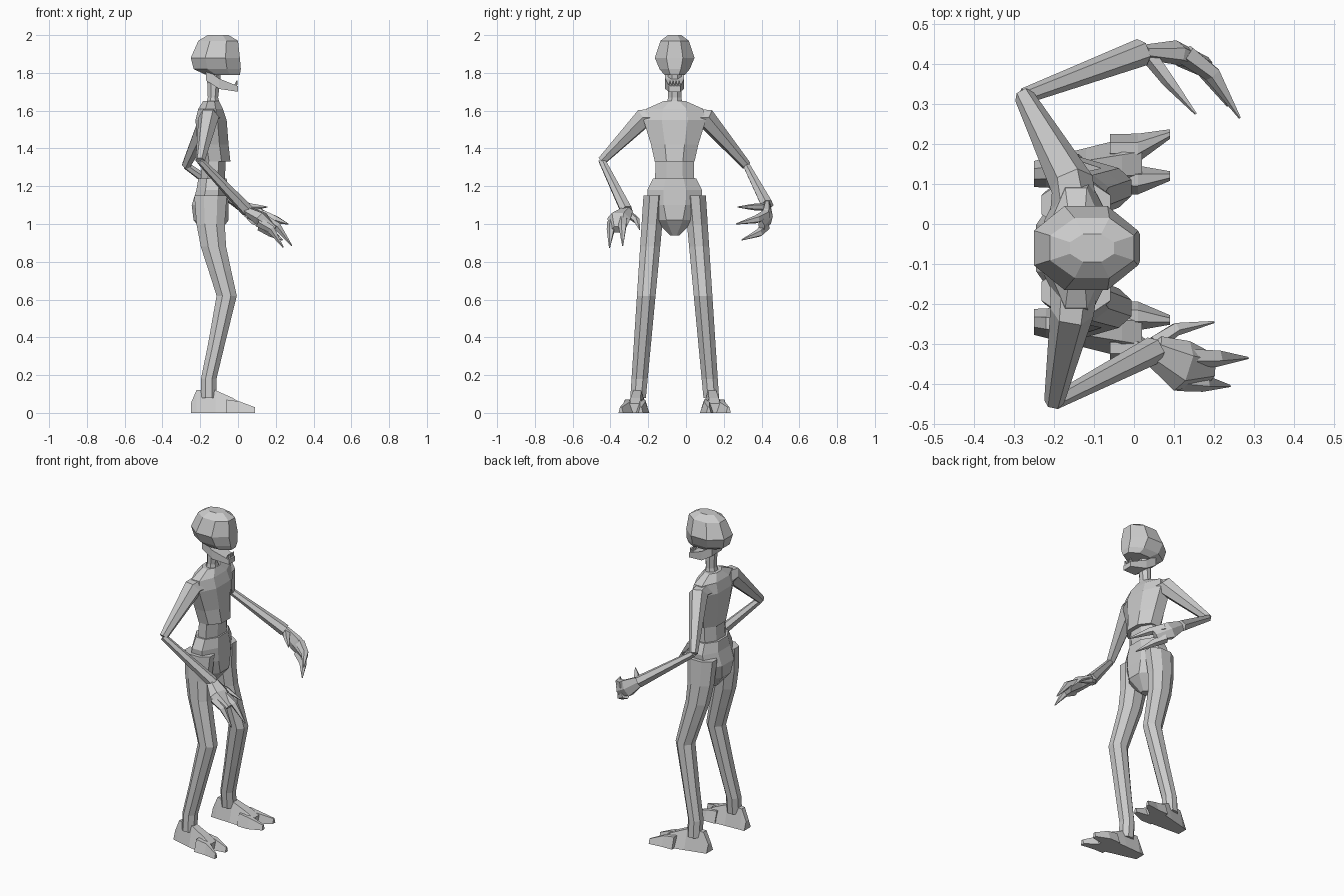
import bpy
import bmesh
from math import cos, sin, pi
from mathutils import Vector

if "Cube" in bpy.data.objects:
    bpy.data.objects.remove(bpy.data.objects["Cube"])

MID = -.06  # body symmetry plane in y

grey = bpy.data.materials.new("plain grey")
grey.use_nodes = True
grey.diffuse_color = (.6, .6, .6, 1)
shader = grey.node_tree.nodes["Principled BSDF"]
shader.inputs["Base Color"].default_value = grey.diffuse_color


def loft(name, rings):
    """Skin a list of equal-sized point rings and cap both ends."""
    bm = bmesh.new()
    loops = [[bm.verts.new(point) for point in ring] for ring in rings]
    for lower, upper in zip(loops, loops[1:]):
        for i in range(len(lower)):
            bm.faces.new((lower[i - 1], lower[i], upper[i], upper[i - 1]))
    bm.faces.new(loops[0])
    bm.faces.new(loops[-1])
    bmesh.ops.recalc_face_normals(bm, faces=bm.faces)
    mesh = bpy.data.meshes.new(name)
    bm.to_mesh(mesh)
    bm.free()
    mesh.materials.append(grey)
    bpy.context.collection.objects.link(bpy.data.objects.new(name, mesh))


def octagon(x, y, z, half_x, half_y):
    """Level eight-sided section with flat front, back and sides."""
    stretch = 1 / cos(pi / 8)
    angles = [(i + .5) * pi / 4 for i in range(8)]
    return [(x + half_x * stretch * cos(a), y + half_y * stretch * sin(a), z)
            for a in angles]


def trunk(name, rows):
    """Stacked level sections: height, back, front, half width."""
    loft(name, [octagon((back + front) / 2, MID, z, (front - back) / 2, half)
                for z, back, front, half in rows])


def tube(name, path, radii, across=1, up=1, sides=6):
    """Faceted limb along a path, with one radius for each point."""
    points = [Vector(p) for p in path]
    rings = []
    for i, (point, radius) in enumerate(zip(points, radii)):
        ahead = points[min(i + 1, len(points) - 1)]
        along = (ahead - points[max(i - 1, 0)]).normalized()
        side = along.cross(Vector((0, 0, 1))).normalized()
        rise = side.cross(along)
        angles = [2 * pi * k / sides for k in range(sides)]
        rings.append([point + side * radius * across * cos(a)
                      + rise * radius * up * sin(a) for a in angles])
    loft(name, rings)


def wedge(name, side, rows):
    """Flat-soled block: x, distance from body plane, half width, height."""
    rings = []
    for x, y, half, height in rows:
        profile = ((-half, 0), (half, 0), (half * .4, height), (-half * .4, height))
        rings.append([(x, MID + side * (y + dy), z) for dy, z in profile])
    loft(name, rings)


def claw(name, root, tip, curl, radius=.028):
    """Tapered finger that bows along the curl vector."""
    middle = (Vector(root) + Vector(tip)) / 2 + Vector(curl)
    tube(name, (root, middle, tip), (radius, radius * .8, .003), sides=5)


def arm(label, shoulder, deltoid, elbow, wrist, palm, knuckles, across, up):
    """Upper arm, forearm and palm joined end to end."""
    tube(label + "_upper_arm", (shoulder, deltoid, elbow), (.06, .055, .025))
    tube(label + "_forearm", (elbow, wrist), (.02, .035))
    tube(label + "_palm", (wrist, palm, knuckles), (.03, .05, .03), across, up)


# Skull and neck
trunk("skull", [(1.79, -.17, .01, .055), (1.82, -.235, .015, .08),
                (1.88, -.25, .01, .105), (1.97, -.21, 0, .075),
                (2, -.16, -.05, .035)])
trunk("neck", [(1.6, -.18, -.09, .05), (1.67, -.16, -.105, .035),
               (1.8, -.165, -.09, .035)])

# Open jaw with a row of pointed teeth
jaw_rings = []
for x, half, low, high in [(-.17, .05, 1.76, 1.82), (-.1, .05, 1.715, 1.77),
                           (0, .03, 1.7, 1.73)]:
    y0, y1 = MID - half, MID + half
    jaw_rings.append([(x, y0, low), (x, y1, low), (x, y1, high), (x, y0, high)])
loft("jaw", jaw_rings)
for i in range(4):
    y = MID + .016 * (i - 1.5)
    claw(f"tooth_{i + 1}", (-.015, y, 1.72), (-.005, y, 1.76), (0, 0, 0), .009)

# Torso
trunk("chest", [(1.33, -.2, -.04, .105), (1.42, -.215, -.05, .125),
                (1.55, -.225, -.06, .165), (1.61, -.21, -.08, .15),
                (1.65, -.185, -.1, .06)])
trunk("waist", [(1.2, -.2, -.07, .105), (1.36, -.19, -.065, .1)])
trunk("pelvis", [(.94, -.17, -.11, .025), (1.02, -.235, -.05, .105),
                 (1.1, -.245, -.05, .14), (1.18, -.22, -.055, .145),
                 (1.24, -.21, -.06, .115)])

# Legs lean outward and thin toward the ankle; feet end in two toes
LEG = [(1.15, -.145), (1, -.145), (.88, -.13), (.75, -.095), (.62, -.06),
       (.36, -.115), (.18, -.155), (.08, -.155)]
FOOT = [(-.25, .05), (-.22, .12), (-.12, .12), (-.03, .08), (.02, .05)]
for label, side in (("left", 1), ("right", -1)):
    loft(label + "_leg", [octagon(x, MID + side * (.2 - .08 * z), z,
                                  .04 + .035 * z * z, .04 + .015 * z)
                          for z, x in LEG])
    wedge(label + "_foot", side, [(x, .21 + x / 10, .07 + .15 * x, height)
                                  for x, height in FOOT])
    for toe, y, tip in (("inner", .17, .18), ("outer", .25, .285)):
        wedge(f"{label}_{toe}_toe", side, [(-.06, y, .035, .07), (.01, y, .036, .06),
                                           (.09, tip, .012, .03)])

# Left arm reaches forward with the hand curled inward
arm("left", (-.15, .03, 1.56), (-.155, .1, 1.565), (-.275, .32, 1.31),
    (.02, .43, 1.1), (.1, .43, 1.04), (.18, .4, .99), across=.6, up=1.1)
bow = (0, .03, 0)
claw("left_thumb", (.04, .42, 1.09), (.155, .275, 1.09), (-.01, .01, 0), .022)
claw("left_upper_finger", (.13, .425, 1.05), (.265, .265, 1), bow)
claw("left_lower_finger", (.12, .42, .99), (.235, .295, .915), bow)

# Right arm bends outward with the hand hanging forward
arm("right", (-.15, -.15, 1.56), (-.155, -.22, 1.565), (-.2, -.445, 1.335),
    (.05, -.315, 1.07), (.12, -.355, 1.03), (.19, -.36, .97), across=1.3, up=.8)
bow = (0, 0, .03)
claw("right_thumb", (.05, -.3, 1.05), (.2, -.245, .97), (-.02, .01, .01), .022)
claw("right_inner_finger", (.13, -.335, 1.03), (.285, -.335, .885), bow)
claw("right_outer_finger", (.11, -.39, 1.01), (.24, -.405, .875), bow)
